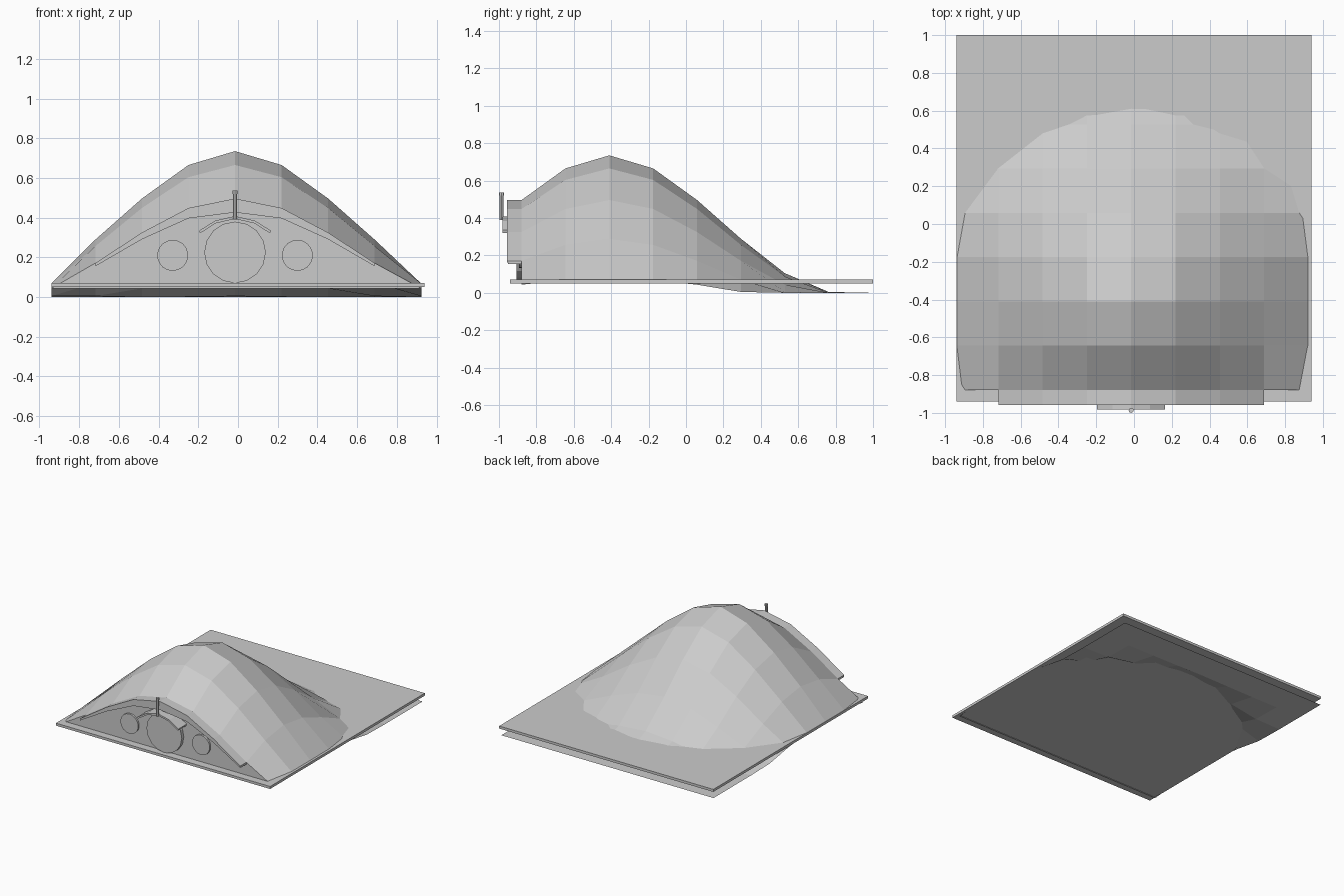
import bpy, bmesh, math

if "Cube" in bpy.data.objects:
    bpy.data.objects.remove(bpy.data.objects["Cube"])

CX, CY, CELL = -0.015, -0.41, 0.2345   # hill peak and grid step


def height(i, j):
    """Smooth bump falloff measured in grid cells."""
    d = max(0.0, 1 - math.hypot(i, j) / 5.25)
    z = 0.735 * (3 * d * d - 2 * d ** 3)
    return min(z, 0.068) if abs(i) == 4 else z


def gx(i):
    return max(-0.94, CX + i * CELL)


def mesh_object(name, verts, faces, closed=True):
    bm = bmesh.new()
    vs = [bm.verts.new(v) for v in verts]
    for f in faces:
        bm.faces.new([vs[k] for k in f])
    if closed:
        bmesh.ops.recalc_face_normals(bm, faces=bm.faces)
    me = bpy.data.meshes.new(name)
    bm.to_mesh(me)
    bm.free()
    ob = bpy.data.objects.new(name, me)
    bpy.context.collection.objects.link(ob)
    return ob


def arch_slab(name, top, bottom, y0, y1):
    """Solid strip between two x-z polylines, extruded along y."""
    n = len(top)
    verts = []
    for line in (top, bottom):
        for y in (y0, y1):
            verts += [(x, y, z) for x, z in line]
    faces = []
    for k in range(n - 1):
        a, b, c, d = k, n + k, 2 * n + k, 3 * n + k
        faces += [(a, a + 1, b + 1, b), (c, d, d + 1, c + 1),
                  (a, c, c + 1, a + 1), (b, b + 1, d + 1, d)]
    for k in (0, n - 1):
        faces.append((k, n + k, 3 * n + k, 2 * n + k))
    return mesh_object(name, verts, faces)


def box(name, x0, x1, y0, y1, z0, z1):
    bpy.ops.mesh.primitive_cube_add(size=1, location=((x0 + x1) / 2, (y0 + y1) / 2, (z0 + z1) / 2))
    ob = bpy.context.object
    ob.name = name
    ob.scale = (x1 - x0, y1 - y0, z1 - z0)


def disc(name, x, z, r, y0, y1, sides, axis_y=True):
    bpy.ops.mesh.primitive_cylinder_add(vertices=sides, radius=r, depth=y1 - y0,
                                        location=(x, (y0 + y1) / 2, z),
                                        rotation=(math.pi / 2, 0, 0))
    bpy.context.object.name = name


# base plate
box("base_plate", -0.94, 0.94, -0.94, 1.0, 0.05, 0.07)

# grassy hill: open 8 x 8 grid raised by the falloff
verts = [(gx(i), CY + j * CELL, height(i, j)) for j in range(-2, 7) for i in range(-4, 5)]
faces = [(r * 9 + c, r * 9 + c + 1, r * 9 + c + 10, r * 9 + c + 9) for r in range(8) for c in range(8)]
mesh_object("hill", verts, faces, closed=False)

# front wall closing the cut face of the hill
front = [(gx(i), -0.879, height(i, -2)) for i in range(-4, 5)]
mesh_object("front_wall", front, [tuple(range(9))], closed=False)

# eave following the front edge of the hill, in two thin layers
line = [(gx(i), height(i, -2), 1 - abs(i) / 3) for i in range(-3, 4)]
upper = [(x, z) for x, z, t in line]
middle = [(x, z - 0.010 - 0.026 * t) for x, z, t in line]
lower = [(x, z - 0.016 - 0.054 * t) for x, z, t in line]
arch_slab("eave", upper, middle, -0.957, -0.875)
arch_slab("eave_underside", middle, lower, -0.953, -0.875)

# round door and windows
disc("door", CX, 0.225, 0.155, -0.905, -0.875, 16)
for side, name in ((-1, "window_left"), (1, "window_right")):
    disc(name, CX + side * 0.314, 0.21, 0.078, -0.893, -0.875, 18)

# small canopy over the door
arc = [(-0.18, 0.335), (-0.1, 0.385), (0, 0.408), (0.1, 0.385), (0.18, 0.335)]
arch_slab("door_canopy", [(CX + x, z) for x, z in arc],
          [(CX + x * 0.98, z - 0.014) for x, z in arc], -0.982, -0.88)

# chimney pipe with cap
for name, r, z0, z1 in (("chimney_pipe", 0.011, 0.39, 0.525), ("chimney_cap", 0.0135, 0.52, 0.537)):
    bpy.ops.mesh.primitive_cylinder_add(vertices=8, radius=r, depth=z1 - z0,
                                        location=(CX, -0.9865, (z0 + z1) / 2))
    bpy.context.object.name = name
